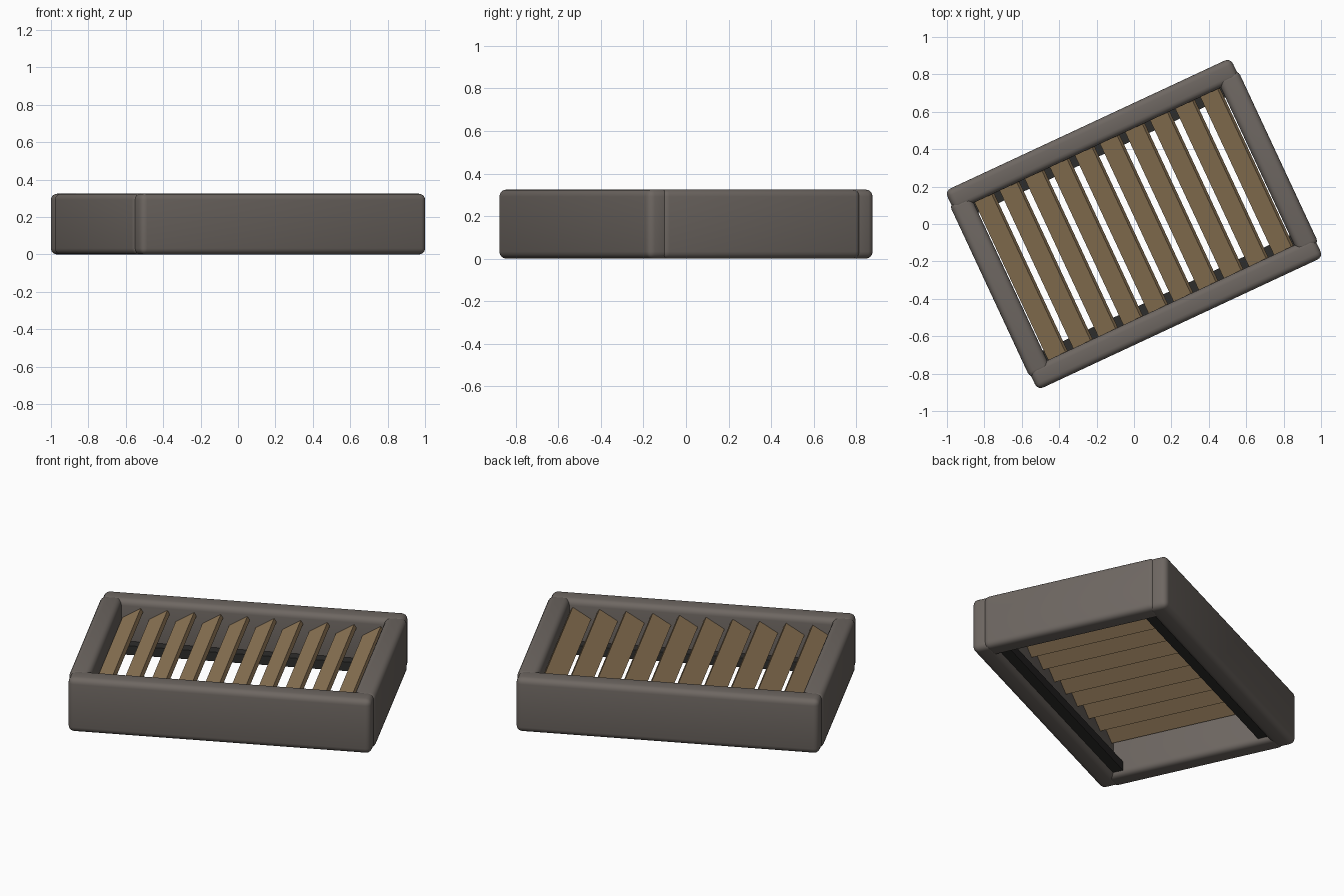
import bpy, math
from mathutils import Matrix

if "Cube" in bpy.data.objects:
    bpy.data.objects.remove(bpy.data.objects["Cube"])

TURN = Matrix.Rotation(math.radians(25), 4, 'Z')   # whole crate is turned on the floor
HEIGHT = 0.325
SLATS = 10
PITCH = 0.148


def material(name, rgb):
    m = bpy.data.materials.new(name)
    m.diffuse_color = (*rgb, 1)
    m.use_nodes = True
    m.node_tree.nodes["Principled BSDF"].inputs["Base Color"].default_value = m.diffuse_color
    return m


GREY = material("warm_grey", (0.155, 0.135, 0.121))
WOOD = material("brown_wood", (0.28, 0.188, 0.097))
DARK = material("dark_support", (0.027, 0.026, 0.025))


def box(name, centre, size, mat, tilt=0.0, bevel=0.0):
    bpy.ops.mesh.primitive_cube_add(size=1)
    ob = bpy.context.object
    ob.name = name
    ob.data.transform(Matrix.Diagonal((*size, 1)))
    ob.matrix_world = TURN @ Matrix.Translation(centre) @ Matrix.Rotation(tilt, 4, 'Y')
    ob.data.materials.append(mat)
    if bevel:
        mod = ob.modifiers.new("rounded_edges", 'BEVEL')
        mod.width = bevel
        mod.segments = 4
        bpy.ops.object.modifier_apply(modifier=mod.name)
        bpy.ops.object.shade_smooth_by_angle(angle=math.radians(40))
    return ob


# Frame: two long rails, two short rails, and a support strip inside each long rail
for s, long_side, short_side in ((-1, "front", "left"), (1, "back", "right")):
    box(long_side + "_rail", (0, s * 0.526, HEIGHT / 2), (1.684, 0.122, HEIGHT), GREY, bevel=0.033)
    box(short_side + "_rail", (s * 0.79, 0, HEIGHT / 2), (0.122, 1.03, HEIGHT), GREY, bevel=0.033)
    box(long_side + "_support", (0, s * 0.437, 0.052), (1.48, 0.06, 0.055), DARK)

# Louvre slats, each tilted up toward the right end
for i in range(SLATS):
    box(f"slat_{i + 1}", ((i - (SLATS - 1) / 2) * PITCH, 0, 0.24), (0.12, 0.94, 0.025),
        WOOD, tilt=-math.radians(32))
